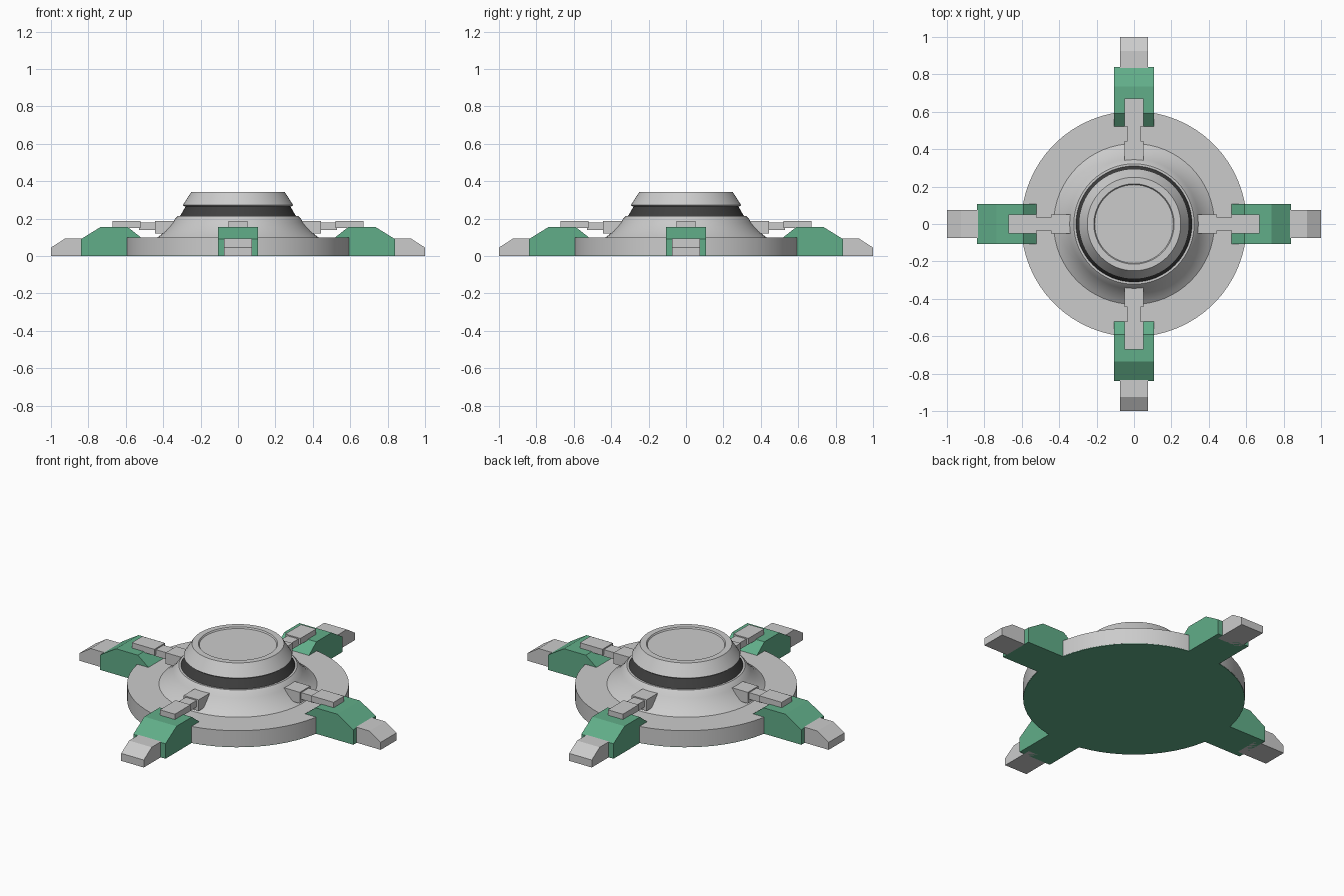
import bpy, bmesh, math
from mathutils import Matrix

if "Cube" in bpy.data.objects:
    bpy.data.objects.remove(bpy.data.objects["Cube"])


def material(name, rgb):
    m = bpy.data.materials.new(name)
    m.diffuse_color = (*rgb, 1)
    m.use_nodes = True
    m.node_tree.nodes["Principled BSDF"].inputs["Base Color"].default_value = m.diffuse_color
    return m


GREEN = material("green_paint", (0.12, 0.42, 0.25))
DARK = material("dark_seal", (0.05, 0.05, 0.05))


def finish(bm, name, mat=None, smooth=False):
    bmesh.ops.recalc_face_normals(bm, faces=bm.faces)
    me = bpy.data.meshes.new(name)
    bm.to_mesh(me)
    bm.free()
    ob = bpy.data.objects.new(name, me)
    bpy.context.collection.objects.link(ob)
    if mat:
        me.materials.append(mat)
    if smooth:
        bpy.ops.object.select_all(action='DESELECT')
        ob.select_set(True)
        bpy.context.view_layer.objects.active = ob
        bpy.ops.object.shade_smooth_by_angle(angle=math.radians(25))
    return ob


def lathe(name, profile, mat=None, n=64):
    """Revolve (radius, z) points around z; r = 0 ends close the shape."""
    bm = bmesh.new()
    vs = [bm.verts.new((r, 0, z)) for r, z in profile]
    es = [bm.edges.new(p) for p in zip(vs, vs[1:])]
    bmesh.ops.spin(bm, geom=vs + es, axis=(0, 0, 1), cent=(0, 0, 0),
                   angle=math.tau, steps=n, use_duplicate=False)
    bmesh.ops.remove_doubles(bm, verts=bm.verts, dist=1e-5)
    return finish(bm, name, mat, True)


def extrude_profile(bm, pts, half):
    """Extrude an (x, z) outline to both sides of y = 0."""
    a = [bm.verts.new((x, -half, z)) for x, z in pts]
    b = [bm.verts.new((x, half, z)) for x, z in pts]
    bm.faces.new(a)
    bm.faces.new(b[::-1])
    for i in range(len(a)):
        j = (i + 1) % len(a)
        bm.faces.new((a[i], a[j], b[j], b[i]))


# Round body: disc, flared dome, dark seal and top cap
flare = [(0.43 - 0.12 * math.sin(t * math.pi / 2) ** 1.0 * 1.0,
          0.10 + 0.115 * (1 - math.cos(t * math.pi / 2)) ** 0.75)
         for t in [i / 7 for i in range(8)]]
flare = [(0.43, 0.10), (0.412, 0.113), (0.39, 0.132), (0.37, 0.153),
         (0.35, 0.178), (0.337, 0.198), (0.322, 0.213)]
lathe("base_disc", [(0, 0.003), (0.603, 0.003), (0.603, 0.10), (0.43, 0.10), (0, 0.10)])
lathe("base_underside", [(0, 0), (0.602, 0), (0.602, 0.003), (0, 0.003)], GREEN)
lathe("flared_dome", [(0, 0.10)] + flare + [(0, 0.213)])
lathe("dark_seal", [(0, 0.21), (0.312, 0.21), (0.278, 0.268), (0, 0.268)], DARK)
lathe("top_cap", [(0, 0.264), (0.284, 0.264), (0.295, 0.272), (0.25, 0.342),
                  (0.215, 0.342), (0.21, 0.334), (0, 0.334)])

# Four legs, each with a green shoe, a grey toe and a locking arm
shoe = [(0.50, 0.0), (0.84, 0.0), (0.84, 0.09), (0.735, 0.155), (0.59, 0.155), (0.52, 0.10), (0.50, 0.09)]
toe = [(0.80, 0.0), (1.0, 0.0), (1.0, 0.045), (0.925, 0.093), (0.80, 0.093)]
arm_sections = [(0.30, 0.445, 0.12, 0.187, 0.05), (0.44, 0.53, 0.14, 0.18, 0.036),
                (0.52, 0.67, 0.15, 0.187, 0.05)]
for i, side in enumerate(("right", "back", "left", "front")):
    parts = [("shoe", GREEN, [(shoe, 0.107)]), ("toe", None, [(toe, 0.075)]),
             ("arm", None, [([(a, lo), (b, lo), (b, hi), (a, hi)], w)
                            for a, b, lo, hi, w in arm_sections])]
    for part, mat, shapes in parts:
        bm = bmesh.new()
        for pts, half in shapes:
            extrude_profile(bm, pts, half)
        bmesh.ops.rotate(bm, verts=bm.verts, cent=(0, 0, 0),
                         matrix=Matrix.Rotation(i * math.pi / 2, 3, 'Z'))
        finish(bm, f"{side}_{part}", mat)
